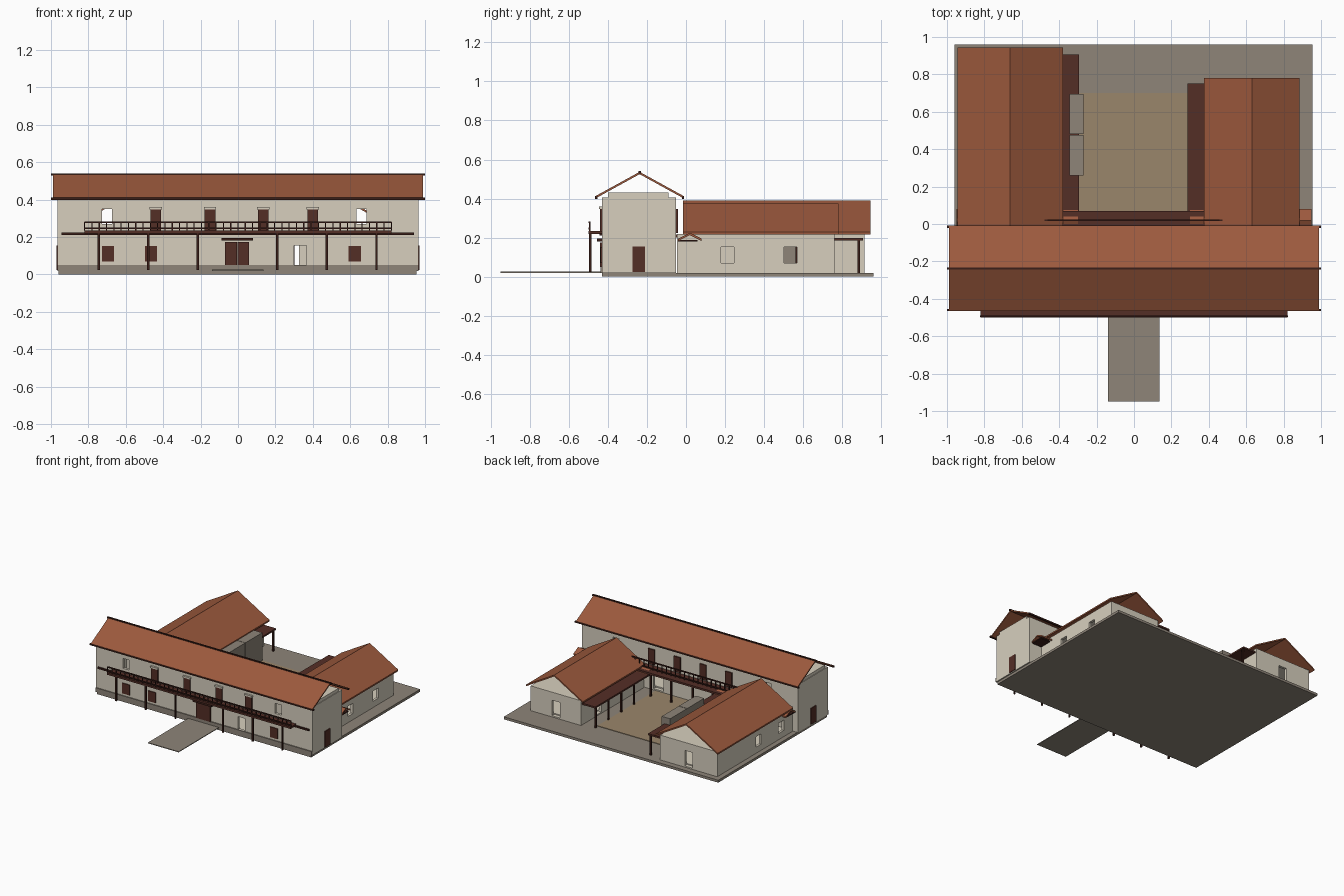
import bpy
import bmesh
from mathutils import Vector

old = bpy.data.objects.get("Cube")
if old:
    bpy.data.objects.remove(old, do_unlink=True)


def material(name, *rgb):
    linear = [(c / 255 / 12.92) if c < 11 else ((c / 255 + 0.055) / 1.055) ** 2.4 for c in rgb]
    mat = bpy.data.materials.new(name)
    mat.use_nodes = True
    mat.diffuse_color = (*linear, 1)
    mat.node_tree.nodes["Principled BSDF"].inputs["Base Color"].default_value = (*linear, 1)
    return mat


plaster = material("cream plaster", 215, 207, 190)
stone = material("grey stone", 142, 133, 121)
earth = material("courtyard earth", 154, 134, 107)
tile = material("clay tile", 156, 89, 61)
wood = material("dark red wood", 84, 46, 38)
beam = material("dark beam", 58, 30, 24)


def finish(name, bm, mat):
    bmesh.ops.recalc_face_normals(bm, faces=bm.faces)
    mesh = bpy.data.meshes.new(name)
    bm.to_mesh(mesh)
    bm.free()
    obj = bpy.data.objects.new(name, mesh)
    bpy.context.scene.collection.objects.link(obj)
    if mat:
        mesh.materials.append(mat)
    return obj


def boxes(name, mat, blocks):
    """Each block is an (x range, y range, z range) triple."""
    bm = bmesh.new()
    for block in blocks:
        verts = bmesh.ops.create_cube(bm, size=1)["verts"]
        for v in verts:
            v.co = Vector([lo + (hi - lo) * (c + 0.5) for c, (lo, hi) in zip(v.co, block)])
    return finish(name, bm, mat)


def box(name, mat, x, y, z):
    return boxes(name, mat, [(x, y, z)])


def around(center, width):
    return (center - width / 2, center + width / 2)


def shell(name, x, y, z, openings):
    """Hollow plastered block with openings: (side, centre, width, z range)."""
    wall = 0.02
    obj = box(name, plaster, x, y, z)
    cavity = [tuple((lo + wall, hi - wall) for lo, hi in (x, y, z))]
    planes = {"front": y[0], "back": y[1], "right": x[0], "left": x[1]}
    holes = []
    for side, center, width, height in openings:
        through, along = around(planes[side], wall * 3), around(center, width)
        holes.append((along, through, height) if side in ("front", "back") else (through, along, height))
    cutters = [boxes(name + "_cutter", None, cavity), boxes(name + "_openings_cutter", None, holes)]
    for cutter in cutters:
        cutter.hide_render = True
        mod = obj.modifiers.new("cut", "BOOLEAN")
        mod.operation, mod.solver, mod.object = "DIFFERENCE", "EXACT", cutter
    graph = bpy.context.evaluated_depsgraph_get()
    obj.data = bpy.data.meshes.new_from_object(obj.evaluated_get(graph))
    obj.modifiers.clear()
    for cutter in cutters:
        bpy.data.objects.remove(cutter, do_unlink=True)
    return obj


def gable_roof(name, across, along, eave, ridge, axis, thick=0.012):
    mid = sum(across) / 2
    top = [(across[0], eave), (mid, ridge), (across[1], eave)]
    profile = top + [(u, h - thick) for u, h in reversed(top)]
    bm = bmesh.new()
    face = bm.faces.new([bm.verts.new((along[0], u, h) if axis == "x" else (u, along[0], h))
                         for u, h in profile])
    moved = bmesh.ops.extrude_face_region(bm, geom=[face])["geom"]
    length = along[1] - along[0]
    offset = (length, 0, 0) if axis == "x" else (0, length, 0)
    bmesh.ops.translate(bm, vec=offset, verts=[v for v in moved if isinstance(v, bmesh.types.BMVert)])
    return finish(name, bm, tile)


def railing(name, half, y, low, high, count):
    rails = [((-half, half), around(y, 0.01), around(h, 0.008)) for h in (low + 0.012, high)]
    for i in range(count + 1):
        x = -half + 2 * half * i / count
        rails.append((around(x, 0.006), around(y, 0.006), (low, high)))
    boxes(name, beam, rails)


def posts(name, spots, z):
    boxes(name, beam, [(around(x, 0.012), around(y, 0.012), z) for x, y in spots])


# Ground
box("base_slab", stone, (-0.96, 0.955), (-0.43, 0.96), (0, 0.02))
box("courtyard_floor", earth, (-0.3, 0.3), (-0.04, 0.7), (0.02, 0.024))
box("entrance_path", stone, (-0.14, 0.135), (-0.95, -0.43), (0.02, 0.026))
box("front_plinth", stone, (-0.965, 0.965), (-0.438, -0.425), (0.02, 0.052))

# Main house walls, with see-through windows and doorways
low_door, low_window, high_window = (0.03, 0.155), (0.07, 0.153), (0.27, 0.35)
shell("main_house_walls", (-0.965, 0.965), (-0.43, -0.05), (0.02, 0.405), [
    ("front", -0.7, 0.055, high_window), ("front", 0.66, 0.055, high_window),
    ("back", -0.7, 0.055, high_window), ("back", 0.66, 0.055, high_window),
    ("front", 0.333, 0.065, (0.052, 0.155)), ("back", 0.28, 0.09, low_door)])
box("attic_floor", plaster, (-0.96, 0.96), (-0.4, -0.09), (0.405, 0.43))
gable_roof("main_roof", (-0.465, -0.01), (-0.99, 0.99), 0.412, 0.537, "x")
boxes("main_roof_beams", beam, [((-1, 1), around(y, 0.012), around(z, 0.012))
                                for y, z in ((-0.46, 0.405), (-0.015, 0.405), (-0.2375, 0.535))])

# Front doors and shutters
upper_doors = (-0.44, -0.15, 0.135, 0.4)
boxes("upper_front_doors", wood, [(around(x, 0.058), (-0.44, -0.425), (0.225, 0.347)) for x in upper_doors])
boxes("upper_door_lintels", plaster, [(around(x, 0.066), (-0.445, -0.425), (0.347, 0.36)) for x in upper_doors])
boxes("front_shutters", wood, [(around(x, 0.066), (-0.437, -0.428), low_window)
                               for x in (-0.695, -0.465, 0.625)])
boxes("main_door_leaves", wood, [(around(x, 0.063), (-0.44, -0.425), (0.05, 0.175)) for x in (-0.037, 0.028)])
box("main_door_canopy", beam, (-0.087, 0.08), (-0.455, -0.43), (0.181, 0.195))
boxes("side_doors", wood, [(around(x, 0.012), (-0.275, -0.21), (0.025, 0.155)) for x in (-0.965, 0.965)])
boxes("upper_back_doors", wood, [(around(x, 0.058), (-0.055, -0.04), (0.225, 0.347))
                                 for x in (-0.35, -0.12, 0.11, 0.34)])

# Front balcony
box("front_balcony_deck", wood, (-0.82, 0.82), (-0.5, -0.43), (0.22, 0.235))
box("front_floor_beam", beam, (-0.945, 0.94), (-0.442, -0.428), (0.212, 0.225))
railing("front_railing", 0.82, -0.493, 0.235, 0.28, 42)
posts("front_posts", [(x, -0.49) for x in (-0.745, -0.48, -0.215, 0.21, 0.475, 0.74)], (0.025, 0.22))

# Back balcony over the courtyard
box("back_balcony_deck", wood, (-0.4, 0.4), (-0.05, 0.07), (0.2, 0.215))
railing("back_railing", 0.48, 0.02, 0.215, 0.28, 24)
posts("back_balcony_posts", [(x, 0.058) for x in (-0.28, -0.1, 0.09, 0.275)], (0.02, 0.2))

# Wings behind the house
wings = {
    "right": dict(x=(-0.92, -0.41), end=0.915, roof=(-0.945, -0.38), roof_end=0.945, ridge=0.39,
                  inner="left", windows=(0.1, 0.39), porch=(-0.41, -0.295), porch_end=0.905, post=-0.305),
    "left": dict(x=(0.405, 0.855), end=0.76, roof=(0.375, 0.885), roof_end=0.78, ridge=0.375,
                 inner="right", windows=(0.212, 0.535), porch=(0.285, 0.405), porch_end=0.75, post=0.295),
}
for side, w in wings.items():
    middle = sum(w["x"]) / 2
    openings = [(side, y, 0.066, low_window) for y in w["windows"]]
    openings += [("back", middle, 0.07, low_door), (w["inner"], 0.535, 0.07, low_door)]
    shell(side + "_wing_walls", w["x"], (-0.045, w["end"]), (0.018, 0.22), openings)
    gable_roof(side + "_wing_roof", w["roof"], (-0.015, w["roof_end"]), 0.228, w["ridge"], "y")
    box(side + "_porch_roof", wood, w["porch"], (0.05, w["porch_end"]), (0.185, 0.198))
    spacing = (w["porch_end"] - 0.1) / 4
    posts(side + "_porch_posts", [(w["post"], 0.08 + spacing * i) for i in range(1, 5)], (0.02, 0.186))
    sign = 1 if side == "left" else -1
    gable_roof(side + "_link_roof", (-0.04, 0.08), sorted((sign * 0.3, sign * 0.95)), 0.195, 0.225, "x")
    box(side + "_link_beam", beam, sorted((sign * 0.86, sign * 0.945)), (-0.04, 0.06), (0.18, 0.188))

# Stone blocks beside the courtyard
boxes("courtyard_stone_blocks", stone, [((-0.345, -0.27), y, (0.02, 0.25))
                                        for y in ((0.26, 0.477), (0.481, 0.695))])
